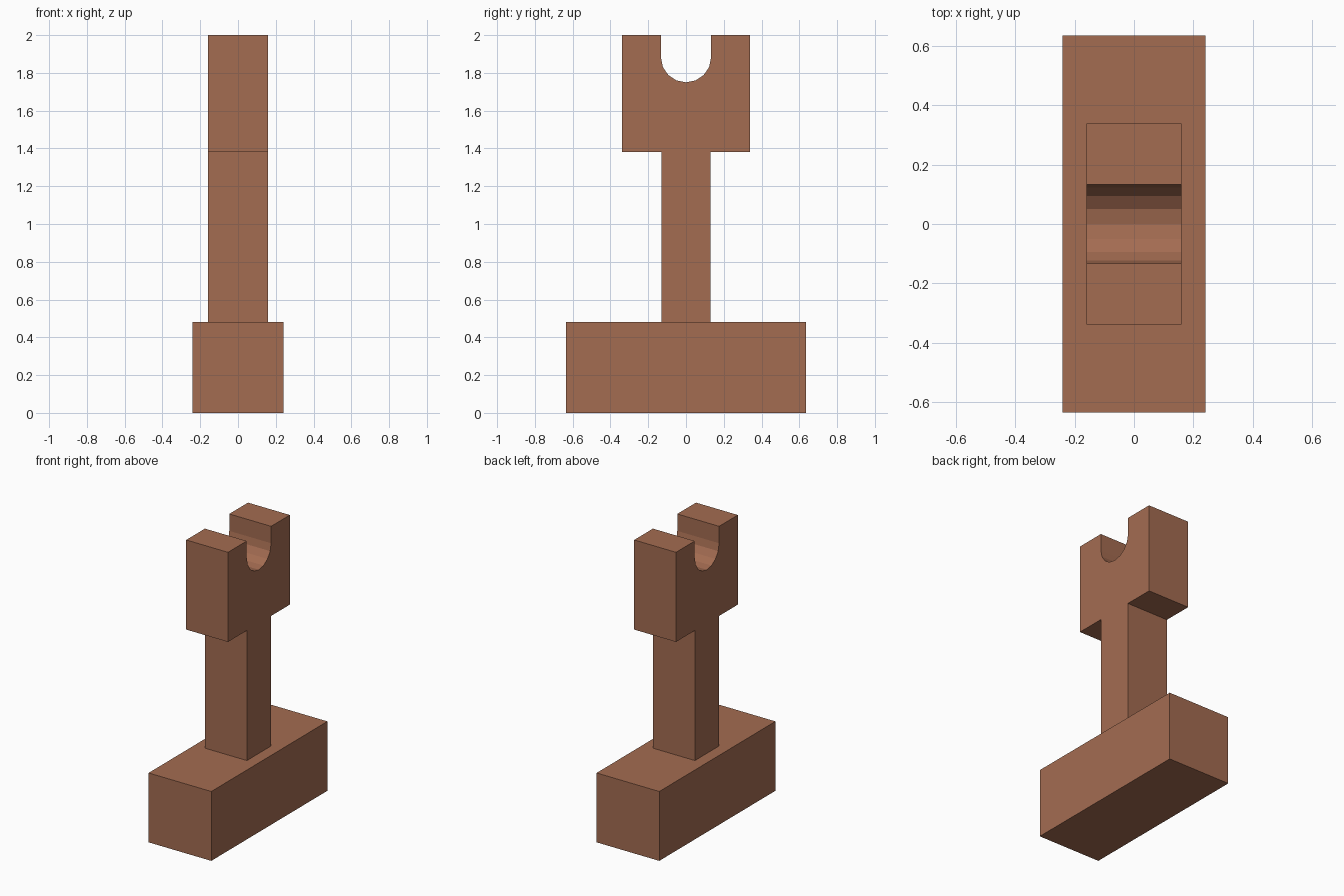
import bpy, bmesh, math

if "Cube" in bpy.data.objects:
    bpy.data.objects.remove(bpy.data.objects["Cube"])

# One clay-brown colour for the whole model
brown = bpy.data.materials.new("clay_brown")
brown.diffuse_color = (0.37, 0.15, 0.083, 1.0)
brown.use_nodes = True
brown.node_tree.nodes["Principled BSDF"].inputs["Base Color"].default_value = brown.diffuse_color


def extrude_profile(name, profile, half_width):
    """Extrude a closed (y, z) outline along x, centred on x = 0."""
    bm = bmesh.new()
    face = bm.faces.new([bm.verts.new((-half_width, y, z)) for y, z in profile])
    moved = bmesh.ops.extrude_face_region(bm, geom=[face])["geom"]
    verts = [g for g in moved if isinstance(g, bmesh.types.BMVert)]
    bmesh.ops.translate(bm, verts=verts, vec=(2 * half_width, 0, 0))
    bmesh.ops.recalc_face_normals(bm, faces=bm.faces)
    mesh = bpy.data.meshes.new(name)
    bm.to_mesh(mesh)
    bm.free()
    mesh.materials.append(brown)
    obj = bpy.data.objects.new(name, mesh)
    bpy.context.collection.objects.link(obj)
    return obj


# Base block
extrude_profile("base", [(-0.635, 0), (0.635, 0), (0.635, 0.48), (-0.635, 0.48)], 0.24)

# Post with forked cradle: right half of the outline, then its mirror image
slot_r, slot_z, segments = 0.133, 1.883, 8
half = [(0.131, 0.48), (0.131, 1.38), (0.338, 1.38), (0.338, 2.0), (slot_r, 2.0)]
half += [(slot_r * math.cos(a), slot_z - slot_r * math.sin(a))
         for a in (math.pi * i / segments for i in range(segments // 2))]
outline = half + [(0, slot_z - slot_r)] + [(-y, z) for y, z in reversed(half)]
extrude_profile("forked_post", outline, 0.16)
